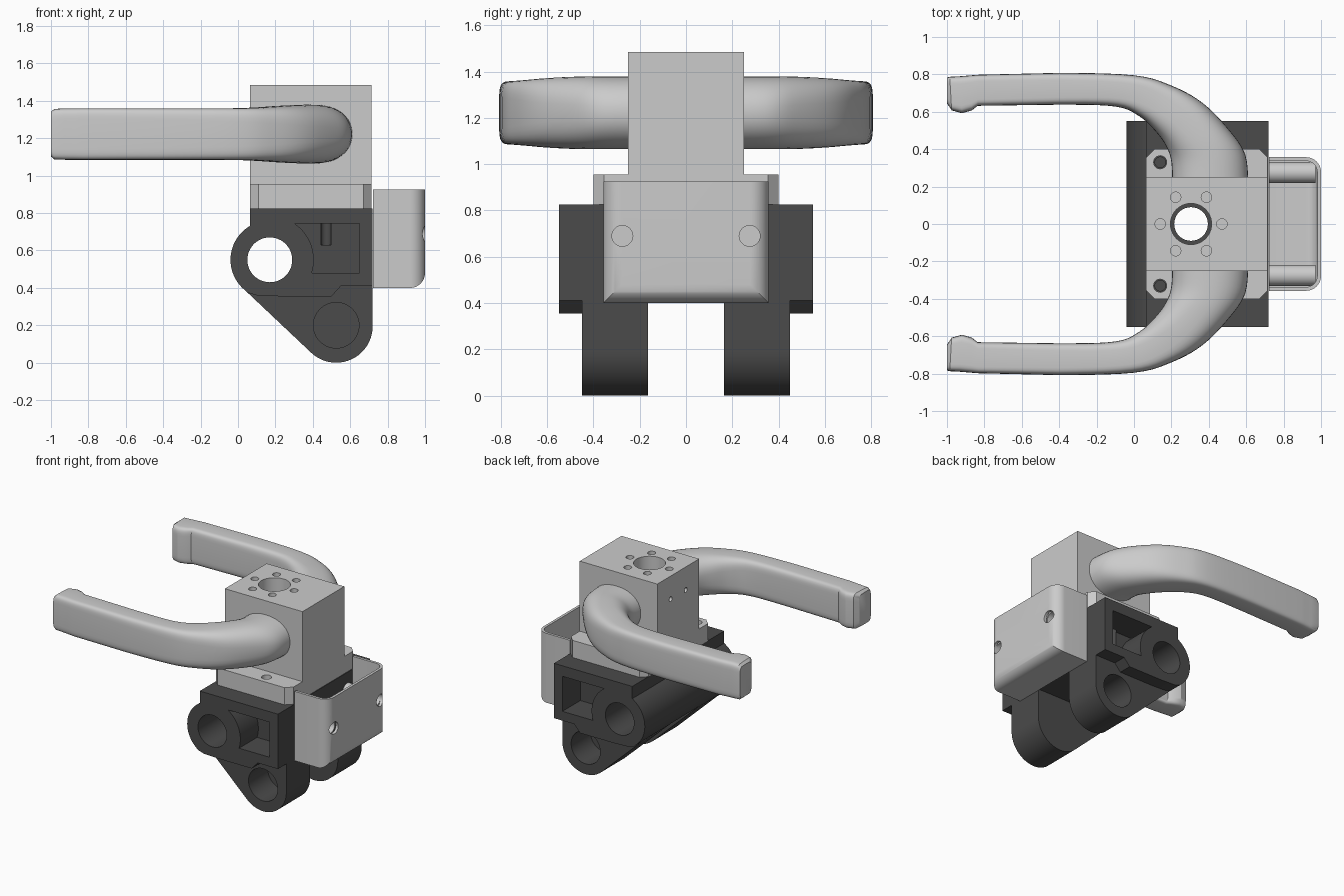
import bpy, bmesh
from math import cos, sin, pi, radians
from mathutils import Vector

if "Cube" in bpy.data.objects:
    bpy.data.objects.remove(bpy.data.objects["Cube"])

AXES = {'X': lambda p, t: (t, p[0], p[1]),
        'Y': lambda p, t: (p[0], t, p[1]),
        'Z': lambda p, t: (p[0], p[1], t)}


def finish(name, bm):
    bmesh.ops.recalc_face_normals(bm, faces=bm.faces)
    me = bpy.data.meshes.new(name)
    bm.to_mesh(me)
    bm.free()
    ob = bpy.data.objects.new(name, me)
    bpy.context.collection.objects.link(ob)
    return ob


def prism(name, pts, axis, a, b):
    """Extrude a 2D profile along an axis from a to b."""
    bm = bmesh.new()
    rings = [[bm.verts.new(AXES[axis](p, t)) for p in pts] for t in (a, b)]
    n = len(pts)
    for r in rings:
        bm.faces.new(r)
    for i in range(n):
        j = (i + 1) % n
        bm.faces.new((rings[0][i], rings[0][j], rings[1][j], rings[1][i]))
    return finish(name, bm)


def arc(cx, cy, r, a0, a1, n=16):
    return [(cx + r * cos(radians(a0 + (a1 - a0) * i / n)),
             cy + r * sin(radians(a0 + (a1 - a0) * i / n))) for i in range(n + 1)]


def rod(name, c, r, axis, a, b, n=40):
    return prism(name, arc(c[0], c[1], r, 0, 360, n)[:-1], axis, a, b)


def rect(x0, y0, x1, y1):
    return [(x0, y0), (x1, y0), (x1, y1), (x0, y1)]


def cut(ob, *tools, op='DIFFERENCE'):
    """Apply boolean tools to ob and remove them."""
    for t in tools:
        m = ob.modifiers.new('cut', 'BOOLEAN')
        m.operation, m.object, m.solver = op, t, 'EXACT'
        bpy.context.view_layer.objects.active = ob
        bpy.ops.object.modifier_apply(modifier=m.name)
        bpy.data.objects.remove(t)
    return ob


dark = bpy.data.materials.new('dark_grey')
dark.diffuse_color = (0.07, 0.07, 0.07, 1)
dark.use_nodes = True
dark.node_tree.nodes["Principled BSDF"].inputs["Base Color"].default_value = dark.diffuse_color

# Upper block with bore, bolt circle and two small side holes
BX = 0.305
block = prism('upper_block', rect(0.065, -0.25, 0.715, 0.25), 'Z', 0.955, 1.485)
cut(block, rod('bore', (BX, 0), 0.11, 'Z', 0.9, 1.6))
for i in range(6):
    a = i * pi / 3
    cut(block, rod('bolt', (BX + 0.165 * cos(a), 0.165 * sin(a)), 0.028, 'Z', 1.33, 1.6, 20))
for s in (-1, 1):
    cut(block, rod('pin', (s * 0.09, 1.31), 0.018, 'X', 0, 0.14, 16))

# Mounting plate with chamfered corners and four screw holes
c = 0.045
plate = prism('mounting_plate', [
    (0.065 + c, -0.4), (0.715 - c, -0.4), (0.715, -0.4 + c), (0.715, 0.4 - c),
    (0.715 - c, 0.4), (0.065 + c, 0.4), (0.065, 0.4 - c), (0.065, -0.4 + c)], 'Z', 0.825, 0.955)
cut(plate, rod('bore', (BX, 0), 0.11, 'Z', 0.7, 1.1))
for x in (0.14, 0.47):
    for s in (-1, 1):
        cut(plate, rod('screw', (x, s * 0.33), 0.035, 'Z', 0.7, 1.1, 24))

# Dark pivot body: main barrel with flat top
body = prism('pivot_body', [(0.72, 0.825), (0.065, 0.825)]
             + arc(0.17, 0.55, 0.21, 120, 225, 32)
             + [(0.05, 0.375), (0.1, 0.36), (0.22, 0.355), (0.5, 0.355), (0.55, 0.41), (0.72, 0.41)],
             'Y', -0.55, 0.55)
cut(body,
    prism('gap', rect(-0.2, 0.2, 0.9, 0.412), 'Y', -0.165, 0.165),
    rod('barrel_bore', (0.17, 0.55), 0.12, 'Y', -0.7, 0.7, 48),
    rod('drop_bore', (BX, 0), 0.09, 'Z', 0.2, 1.0))
pocket = arc(0.17, 0.55, 0.235, -17.3, 56.1) + [(0.65, 0.745), (0.65, 0.48)]
for s in (-1, 1):
    cut(body, prism('pocket', pocket, 'Y', s * 0.335, s * 0.7))
    for x, z in ((0.14, 0.72), (0.47, 0.63)):
        cut(body, rod('screw', (x, s * 0.33), 0.028, 'Z', z, 1.0, 24))
body.data.materials.clear()
body.data.materials.append(dark)

# Two lower legs with blind pivot holes
for s, side in ((-1, 'front'), (1, 'back')):
    leg = prism(side + '_leg', [(0.023, 0.401)] + arc(0.525, 0.195, 0.195, 225, 360, 28)
                + [(0.72, 0.412), (0.6, 0.42), (0.25, 0.42)], 'Y', s * 0.165, s * 0.45)
    cut(leg, rod('leg_hole', (0.525, 0.2), 0.122, 'Y', s * 0.22, s * 0.6))
    leg.data.materials.clear()
    leg.data.materials.append(dark)


# Cover box: plan profile intersected with side profile, hollowed and open on top
def cover_solid(name, x0, x1, w, z0, z1, r):
    plan = [(x0, w), (x0, -w)] + arc(x1 - r, -w + r, r, -90, 0, 12) + arc(x1 - r, w - r, r, 0, 90, 12)
    side = [(x0 - 0.1, z1), (x0 - 0.1, z0)] + arc(x1 - r, z0 + r, r, -90, 0, 12) + [(x1 + 0.1, z0 + r), (x1 + 0.1, z1)]
    side = [p for p in side if p[0] <= x1 + 1e-6] + [(x1, z1)]
    return cut(prism(name, plan, 'Z', z0 - 0.1, z1 + 0.1),
               prism('side', side, 'Y', -w - 0.1, w + 0.1), op='INTERSECT')


cover = cover_solid('cover_box', 0.722, 1.0, 0.357, 0.40, 0.925, 0.08)
cut(cover, cover_solid('hollow', 0.70, 0.98, 0.337, 0.42, 1.1, 0.06))
for s, side in ((-1, 'front'), (1, 'back')):
    cut(cover, rod('hole', (s * 0.275, 0.69), 0.045, 'X', 0.9, 1.1, 28))
    boss = rod(side + '_cover_boss', (s * 0.275, 0.69), 0.056, 'X', 0.721, 0.97, 28)
    cut(boss, rod('hole', (s * 0.275, 0.69), 0.045, 'X', 0.85, 1.1, 28))

# Curved grips: outer xy, inner xy, half height, squareness at each station
STATIONS = [Vector(v) for v in (
    (-1.0, .783, -1.0, .645, .12, 6), (-.985, .787, -.975, .608, .135, 7),
    (-.93, .79, -.92, .592, .137, 7), (-.87, .795, -.868, .607, .137, 7),
    (-.83, .798, -.835, .632, .137, 7), (-.4, .808, -.4, .638, .137, 6),
    (0, .795, -.1, .628, .138, 5), (.2, .74, .03, .575, .143, 4),
    (.37, .645, .12, .49, .152, 3), (.52, .49, .175, .41, .157, 2.5),
    (.595, .37, .2, .33, .157, 2.2), (.612, .22, .205, .2, .157, 2.2))]


def smooth_stations():
    out = list(STATIONS[:6])
    for i in range(5, len(STATIONS) - 1):
        p0, p1, p2 = STATIONS[i - 1:i + 2]
        p3 = STATIONS[min(i + 2, len(STATIONS) - 1)]
        for k in range(1, 6):
            t = k / 5
            out.append(0.5 * (2 * p1 + (p2 - p0) * t + (2 * p0 - 5 * p1 + 4 * p2 - p3) * t * t
                              + (3 * p1 - p0 - 3 * p2 + p3) * t ** 3))
    return out


def spow(v, e):
    return (1 if v >= 0 else -1) * abs(v) ** e


for s, side in ((-1, 'front'), (1, 'back')):
    bm = bmesh.new()
    rings, n = [], 40
    for ox, oy, ix, iy, h, e in smooth_stations():
        ring = []
        for k in range(n):
            a = 2 * pi * k / n
            u, w = 0.5 + 0.5 * spow(cos(a), 2 / e), spow(sin(a), 2 / e)
            ring.append(bm.verts.new((ix + (ox - ix) * u, s * (iy + (oy - iy) * u), 1.222 + h * w)))
        rings.append(ring)
    for r0, r1 in zip(rings, rings[1:]):
        for k in range(n):
            j = (k + 1) % n
            bm.faces.new((r0[k], r0[j], r1[j], r1[k]))
    bm.faces.new(rings[0])
    bm.faces.new(rings[-1])
    finish(side + '_grip', bm)

# Smooth curved surfaces, keep hard edges
bpy.ops.object.select_all(action='SELECT')
bpy.context.view_layer.objects.active = body
bpy.ops.object.shade_smooth_by_angle(angle=radians(32))
